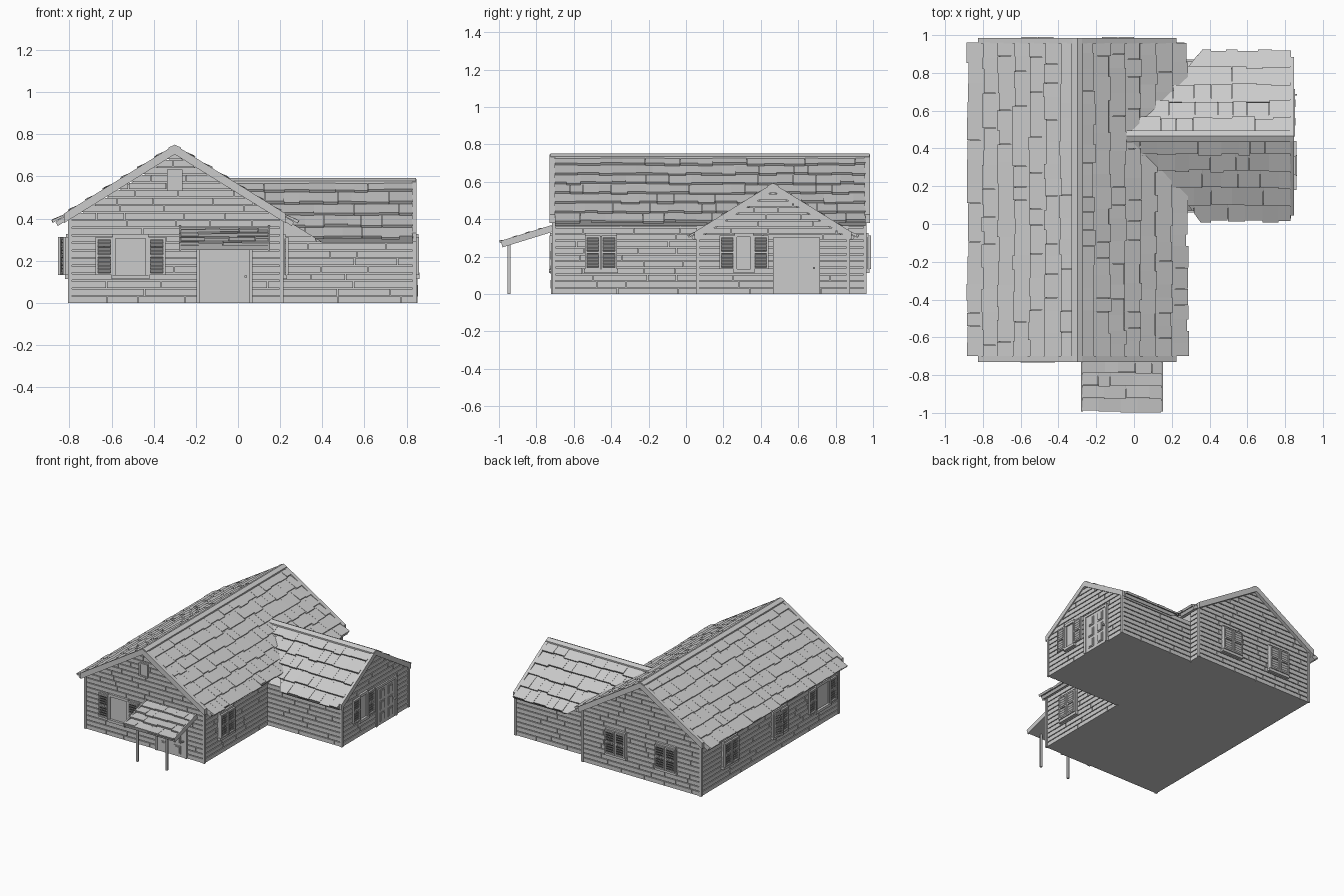
import bpy, bmesh, math, random
from mathutils import Matrix, Vector

if "Cube" in bpy.data.objects:
    bpy.data.objects.remove(bpy.data.objects["Cube"])

random.seed(4)
SLOPE = 0.62
PITCH = math.atan(SLOPE)


def frame(origin, yaw, tilt=90):
    """Local frame: u along the wall/ridge, v up the surface, n outward."""
    a, t = math.radians(yaw), math.radians(tilt)
    u = Vector((math.cos(a), math.sin(a), 0))
    out = Vector((math.sin(a), -math.cos(a), 0))
    v = -out * math.cos(t) + Vector((0, 0, math.sin(t)))
    m = Matrix((u, v, u.cross(v))).transposed().to_4x4()
    m.translation = origin
    return m


def prism(bm, m, pts, n0, n1):
    lo = [bm.verts.new(m @ Vector((p[0], p[1], n0))) for p in pts]
    hi = [bm.verts.new(m @ Vector((p[0], p[1], n1))) for p in pts]
    bm.faces.new(lo[::-1])
    bm.faces.new(hi)
    for i in range(len(pts)):
        j = (i + 1) % len(pts)
        bm.faces.new((lo[i], lo[j], hi[j], hi[i]))


def box(bm, m, u0, u1, v0, v1, n0, n1):
    prism(bm, m, [(u0, v0), (u1, v0), (u1, v1), (u0, v1)], n0, n1)


def cut(bm, co, no):
    """Remove everything on the side the normal points to."""
    bmesh.ops.bisect_plane(bm, geom=bm.verts[:] + bm.edges[:] + bm.faces[:],
                           plane_co=co, plane_no=no, clear_outer=True)


def finish(bm, name):
    bmesh.ops.recalc_face_normals(bm, faces=bm.faces[:])
    me = bpy.data.meshes.new(name)
    bm.to_mesh(me)
    bm.free()
    ob = bpy.data.objects.new(name, me)
    bpy.context.collection.objects.link(ob)


def gable_core(name, m, half, eave, peak, depth):
    bm = bmesh.new()
    prism(bm, m, [(-half, 0), (half, 0), (half, eave), (0, peak), (-half, eave)], -depth, 0)
    finish(bm, name)


def siding(name, m, length, height, planes=()):
    """Rows of clapboards with staggered joints, trimmed by the roof planes."""
    bm = bmesh.new()
    row = 0.036
    for r in range(math.ceil(height / row)):
        u = 0
        while u < length:
            e = u + random.uniform(0.12, 0.38)
            if length - e < 0.06:
                e = length
            box(bm, m, u, e - 0.004 * (e < length), r * row, r * row + 0.030, -0.012, 0)
            u = e
    for co, no in planes:
        cut(bm, co, no)
    finish(bm, name)


def roof_side(name, m, length, run, rows, clip=None):
    """Deck plus overlapping rows of uneven shingles."""
    bm = bmesh.new()
    box(bm, m, 0, length, -run + 0.01, 0, -0.022, 0)
    p = run / rows
    for r in range(rows):
        u = 0
        while u < length:
            e = u + random.uniform(0.06, 0.13)
            if length - e < 0.05:
                e = length
            b = -(r + 1) * p + random.uniform(-0.008, 0.010)
            t, h = -r * p, random.uniform(0.014, 0.019)
            prof = [(t, 0), (b, 0.003), (b, h), (t, 0.004)]
            # axes swapped so the wedge profile runs along u
            prism(bm, m @ Matrix(((0, 0, 1, 0), (1, 0, 0, 0), (0, 1, 0, 0), (0, 0, 0, 1))), prof, u, e - 0.001)
            u = e
    if clip:
        cut(bm, *clip)
    finish(bm, name)


def chevron(name, m, half, peak, thick, n0, n1):
    bm = bmesh.new()
    e = peak - SLOPE * half
    for s in (-1, 1):
        prism(bm, m, [(0, peak - thick), (s * half, e - thick), (s * half, e),
                      (s * 0.025, peak - SLOPE * 0.025), (0, peak - 0.004)], n0, n1)
    finish(bm, name)


def shutter(bm, m, w, h):
    """Louvred leaf, hinge on u = 0."""
    b = 0.01
    a, z = sorted((0, w))
    box(bm, m, a, a + b, 0, h, 0, 0.014)
    box(bm, m, z - b, z, 0, h, 0, 0.014)
    for v in (0, h / 2 - b / 2, h - b):
        box(bm, m, a + b, z - b, v, v + b, 0, 0.014)
    n = 9
    for i in range(n):
        t = m @ Matrix.Translation((0, b + (i + 0.5) * (h - 2 * b) / n, 0.007)) @ Matrix.Rotation(math.radians(35), 4, 'X')
        box(bm, t, a + b, z - b, -0.009, 0.009, -0.002, 0.002)


def window(name, wall, u, w=0.17, v0=0.125, h=0.195, leaves=(0, 0)):
    """leaves = opening angle of left and right shutter (180 = folded to wall)."""
    bm = bmesh.new()
    m = wall @ Matrix.Translation((u, v0, 0))
    k, f = w / 2, 0.014
    box(bm, m, -k, k, 0, h, -0.01, 0.004)
    for a, b in ((-k, -k + f), (k - f, k)):
        box(bm, m, a, b, 0, h, 0, 0.014)
    box(bm, m, -k, k, h - f, h + 0.006, 0, 0.016)
    box(bm, m, -k - 0.006, k + 0.006, -0.012, 0.008, 0, 0.022)
    for s, ang in zip((-1, 1), leaves):
        flat = ang == 180
        rot = Matrix.Rotation(math.radians(0 if flat else s * ang), 4, 'Y')
        t = m @ Matrix.Translation((s * k, 0.008, 0.006 if flat else 0.016)) @ rot
        shutter(bm, t, s * 0.08 if flat else -s * (k - 0.002), h - 0.016)
    finish(bm, name)


def door(name, wall, u, w, h):
    bm = bmesh.new()
    m = wall @ Matrix.Translation((u, 0, 0))
    k = w / 2
    box(bm, m, -k, k, 0, h, -0.01, 0.006)
    for a, b in ((-k - 0.018, -k), (k, k + 0.018)):
        box(bm, m, a, b, 0, h + 0.012, 0, 0.012)
    box(bm, m, -k, k, h - 0.006, h + 0.012, 0, 0.012)
    for s in (-1, 1):
        for i in range(3):
            v = h * (0.08 + 0.30 * i)
            c = s * w * 0.23
            box(bm, m, c - 0.028, c + 0.028, v, v + h * 0.24, 0, 0.010)
            box(bm, m, c - 0.020, c + 0.020, v + 0.008, v + h * 0.24 - 0.008, 0, 0.014)
    box(bm, m, k - 0.018, k - 0.008, h * 0.46, h * 0.50, 0, 0.022)
    finish(bm, name)


# wall cores
gable_core("main_house_core", frame((-0.295, -0.70, 0), 0), 0.495, 0.395, 0.70, 1.65)
gable_core("wing_core", frame((0.83, 0.465, 0), 90), 0.395, 0.30, 0.545, 0.65)

# clapboard siding
front, back = frame((-0.80, -0.71, 0), 0), frame((0.21, 0.96, 0), 180)
left, right = frame((-0.80, 0.96, 0), 270), frame((0.21, -0.71, 0), 90)
wing_end, wing_front = frame((0.84, 0.06, 0), 90), frame((0.21, 0.06, 0), 0)
wing_back = frame((0.84, 0.87, 0), 180)
main_cut = [(Vector((-0.295, 0, 0.712)), Vector((s * SLOPE, 0, 1))) for s in (-1, 1)]
wing_cut = [(Vector((0, 0.465, 0.555)), Vector((0, s * SLOPE, 1))) for s in (-1, 1)]
siding("front_siding", front, 1.01, 0.72, main_cut)
siding("back_siding", back, 1.01, 0.72, main_cut)
siding("left_siding", left, 1.67, 0.40)
siding("right_siding", right, 0.77, 0.40)
siding("right_rear_siding", frame((0.21, 0.87, 0), 90), 0.09, 0.40)
siding("wing_end_siding", wing_end, 0.81, 0.56, wing_cut)
siding("wing_front_siding", wing_front, 0.63, 0.32)
siding("wing_back_siding", wing_back, 0.63, 0.32)

# corner boards
bm = bmesh.new()
I = Matrix.Identity(4)
for x, y, h in ((-0.797, -0.707, 0.40), (0.207, -0.707, 0.40), (-0.797, 0.957, 0.40), (0.207, 0.957, 0.40),
                (0.837, 0.063, 0.31), (0.837, 0.867, 0.31)):
    box(bm, I, x - 0.009, x + 0.009, y - 0.009, y + 0.009, 0, h)
finish(bm, "corner_boards")

# main roof and wing roof
deg = math.degrees(PITCH)
run = 0.575 / math.cos(PITCH)
roof_side("main_roof_right", frame((-0.30, -0.70, 0.735), 90, deg), 1.66, run, 7)
roof_side("main_roof_left", frame((-0.30, 0.96, 0.735), 270, deg), 1.66, run, 7)
valley = (Vector((-0.30, 0, 0.72)), Vector((-SLOPE, 0, -1)))
run = 0.445 / math.cos(PITCH)
roof_side("wing_roof_front", frame((-0.06, 0.465, 0.577), 0, deg), 0.89, run, 5, valley)
roof_side("wing_roof_back", frame((0.83, 0.465, 0.577), 180, deg), 0.89, run, 5, valley)

# barge boards and ridge caps
fm, wm = frame((-0.30, 0, 0), 0), frame((0, 0.465, 0), 90)
chevron("front_barge_boards", fm, 0.525, 0.75, 0.045, 0.70, 0.73)
chevron("back_barge_boards", fm, 0.525, 0.75, 0.045, -0.985, -0.955)
chevron("wing_barge_boards", wm, 0.42, 0.592, 0.042, 0.825, 0.848)
chevron("main_ridge_cap", fm, 0.03, 0.755, 0.018, -0.98, 0.725)
chevron("wing_ridge_cap", wm, 0.03, 0.597, 0.018, -0.045, 0.845)

# gable vent
bm = bmesh.new()
vent = front @ Matrix.Translation((0.50, 0.53, 0))
box(bm, vent, -0.035, 0.035, 0, 0.10, -0.01, 0.006)
for a, b, c, d in ((-0.037, -0.027, 0, 0.1), (0.027, 0.037, 0, 0.1), (-0.037, 0.037, 0.092, 0.102), (-0.037, 0.037, 0, 0.01)):
    box(bm, vent, a, b, c, d, 0, 0.012)
finish(bm, "gable_vent")

# doors
door("front_door", front, 0.735, 0.23, 0.26)
door("wing_door", wing_end, 0.53, 0.215, 0.29)

# windows
window("front_window", front, 0.29, leaves=(180, 180))
window("right_window", right, 0.255)
window("back_window_left", back, 0.295)
window("back_window_right", back, 0.72)
for i, (u, lv) in enumerate(((0.34, (0, 0)), (0.94, (18, 0)), (1.46, (180, 180)))):
    window("left_window_%d" % (i + 1), left, u, leaves=lv)
window("wing_window", wing_end, 0.25, w=0.10, leaves=(180, 180))

# porch roof and posts
tilt = math.degrees(math.atan(0.085 / 0.275))
pm = frame((-0.275, -0.715, 0.355), 0, tilt)
roof_side("porch_roof", pm, 0.42, 0.29, 4)
bm = bmesh.new()
for u in (-0.006, 0.418):
    box(bm, pm, u, u + 0.01, -0.285, 0, -0.022, 0.014)
finish(bm, "porch_edge_boards")
bm = bmesh.new()
for x in (-0.19, 0.06):
    box(bm, I, x - 0.008, x + 0.008, -0.955, -0.939, 0, 0.275)
finish(bm, "porch_posts")
